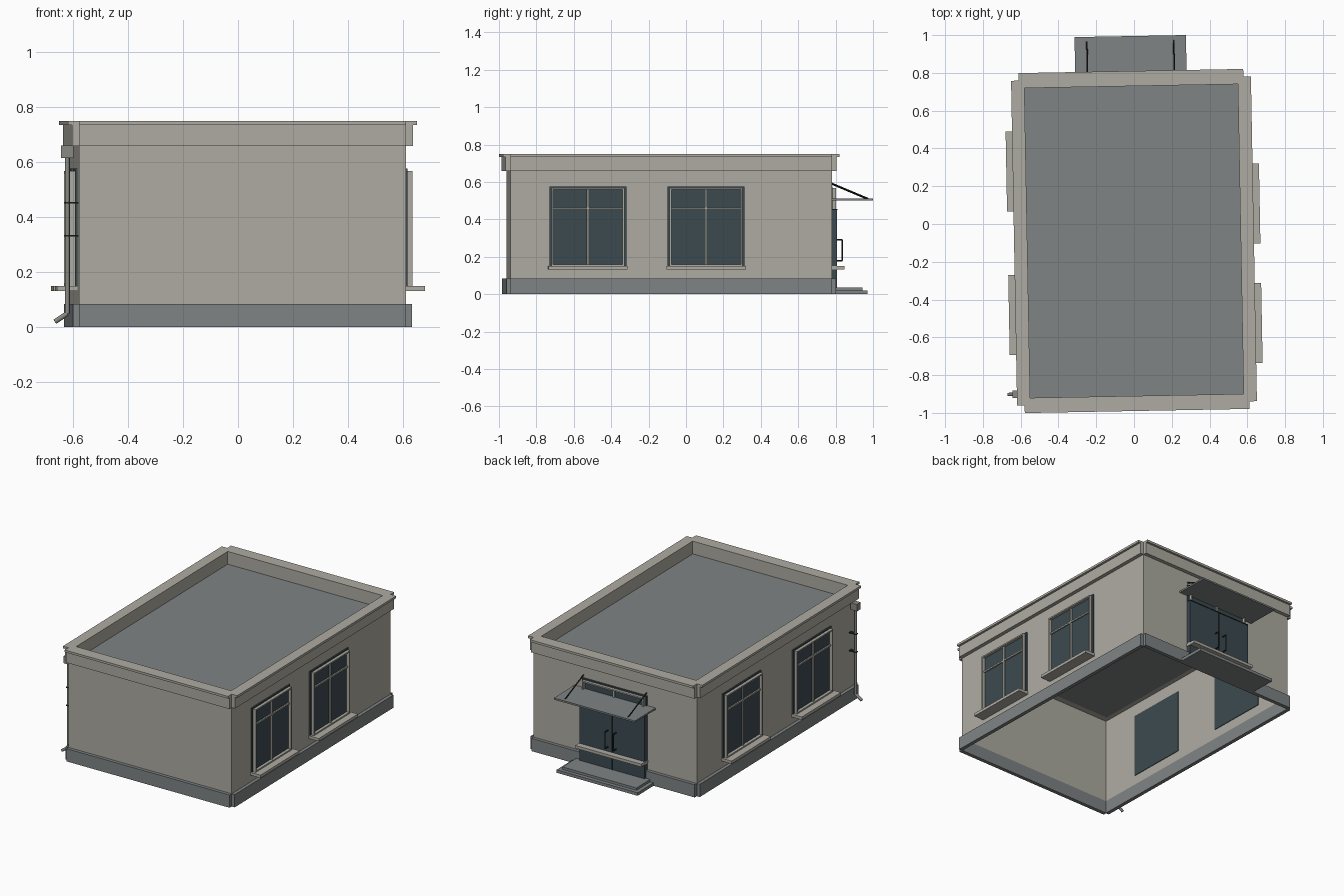
import bpy, bmesh, math
from mathutils import Matrix, Vector

cube = bpy.data.objects.get("Cube")
if cube:
    bpy.data.objects.remove(cube, do_unlink=True)

# The whole building sits turned slightly about z
PLACE = Matrix.Translation((0, -0.09, 0)) @ Matrix.Rotation(0.0185, 4, 'Z')
WX, WY = 0.595, 0.86          # wall half sizes
IX, IY = 0.565, 0.82          # inside of the parapet
BASE_TOP, ROOF, CAP, TOP = 0.085, 0.66, 0.735, 0.75
BACK = Matrix.Identity(4)
LEFT = Matrix.Rotation(-math.pi / 2, 4, 'Z')
RIGHT = Matrix.Rotation(math.pi / 2, 4, 'Z')


def material(name, rgb):
    m = bpy.data.materials.new(name)
    m.use_nodes = True
    m.diffuse_color = (*rgb, 1)
    m.node_tree.nodes["Principled BSDF"].inputs["Base Color"].default_value = (*rgb, 1)
    return m


PLASTER = material("beige plaster", (0.42, 0.41, 0.36))
SLATE = material("slate grey", (0.21, 0.23, 0.23))
GLASS = material("dark blue glass", (0.045, 0.068, 0.08))
METAL = material("black metal", (0.015, 0.02, 0.02))
PIPE = material("pipe grey", (0.25, 0.25, 0.23))


def finish(name, bm, mat, side=BACK):
    bmesh.ops.recalc_face_normals(bm, faces=bm.faces)
    bm.transform(PLACE @ side)
    mesh = bpy.data.meshes.new(name)
    bm.to_mesh(mesh)
    bm.free()
    mesh.materials.append(mat)
    obj = bpy.data.objects.new(name, mesh)
    bpy.context.collection.objects.link(obj)
    return obj


def boxes(name, mat, spans, side=BACK):
    """Each span is (x0, x1, y0, y1, z0, z1)."""
    bm = bmesh.new()
    for x0, x1, y0, y1, z0, z1 in spans:
        m = Matrix.Translation(((x0 + x1) / 2, (y0 + y1) / 2, (z0 + z1) / 2))
        bmesh.ops.create_cube(bm, size=1, matrix=m @ Matrix.Diagonal((x1 - x0, y1 - y0, z1 - z0, 1)))
    return finish(name, bm, mat, side)


def rods(name, mat, paths, radius, sides=8):
    bm = bmesh.new()
    for path in paths:
        for a, b in zip(path, path[1:]):
            a, b = Vector(a), Vector(b)
            m = Matrix.Translation((a + b) / 2) @ (b - a).to_track_quat('Z', 'Y').to_matrix().to_4x4()
            bmesh.ops.create_cone(bm, cap_ends=True, segments=sides, radius1=radius,
                                  radius2=radius, depth=(b - a).length, matrix=m)
    return finish(name, bm, mat)


def ring(name, mat, over, ix, iy, z0, z1):
    """Band around the walls with notched corners and a rectangular hole."""
    quarter = [(WX + over, WY), (WX, WY), (WX, WY + over)]
    outer = []
    for sx, sy in ((1, 1), (-1, 1), (-1, -1), (1, -1)):
        pts = [(x * sx, y * sy) for x, y in quarter]
        outer += pts if sx * sy > 0 else pts[::-1]
    inner = [(ix, iy), (-ix, iy), (-ix, -iy), (ix, -iy)]
    bm = bmesh.new()
    for loop in (outer, inner):
        vs = [bm.verts.new((x, y, z0)) for x, y in loop]
        for a, b in zip(vs, vs[1:] + vs[:1]):
            bm.edges.new((a, b))
    bmesh.ops.triangle_fill(bm, edges=bm.edges[:], use_beauty=True, use_dissolve=False)
    ext = bmesh.ops.extrude_face_region(bm, geom=bm.faces[:])
    top = [v for v in ext["geom"] if isinstance(v, bmesh.types.BMVert)]
    bmesh.ops.translate(bm, verts=top, vec=(0, 0, z1 - z0))
    return finish(name, bm, mat)


# Walls: a thin open shell
bm = bmesh.new()
bmesh.ops.create_cube(bm, size=1, matrix=Matrix.Translation((0, 0, (BASE_TOP + ROOF) / 2))
                      @ Matrix.Diagonal((2 * WX, 2 * WY, ROOF - BASE_TOP, 1)))
bmesh.ops.delete(bm, geom=[f for f in bm.faces if abs(f.normal.z) > 0.5], context='FACES_ONLY')
finish("walls", bm, PLASTER)

# Base, cornice, coping and flat roof
ring("base", SLATE, 0.022, WX - 0.003, WY - 0.003, 0, BASE_TOP)
ring("cornice", PLASTER, 0.025, IX, IY, ROOF, CAP)
ring("coping", PLASTER, 0.04, IX, IY, CAP, TOP)
boxes("roof", SLATE, [(-IX, IX, -IY, IY, ROOF, ROOF + 0.005)])


def window(name, side, wall, centre, hw):
    """Glazed opening; x runs along the wall and y points outward."""
    z0, z1, zt = 0.15, 0.577, 0.46
    l, r = centre - hw, centre + hw
    boxes(name + "_glass", GLASS, [(l, r, wall - 0.004, wall + 0.009, z0, z1)], side)
    l, r, top, t = l + 0.011, r - 0.011, z1 - 0.009, 0.009
    back, front = wall + 0.005, wall + 0.028
    boxes(name + "_frame", PLASTER, [
        (l, l + t, back, front, z0, top), (r - t, r, back, front, z0, top),
        (l, r, back, front, top - t, top), (l, r, back, front, z0, z0 + t),
        (centre - 0.006, centre + 0.006, back, wall + 0.018, z0, top),
        (l, r, back, wall + 0.018, zt - 0.005, zt + 0.005)], side)
    boxes(name + "_sill", PLASTER, [(centre - hw - 0.006, centre + hw + 0.006,
                                     wall, wall + 0.074, 0.131, z0)], side)


# Side windows
for i, c in enumerate((0.446, -0.186)):
    window(f"left_window_{i + 1}", LEFT, WX, c, 0.206)
for i, c in enumerate((-0.38, 0.38)):
    window(f"right_window_{i + 1}", RIGHT, WX, c, 0.206)

# Entrance: glazing behind, two door leaves, handles
window("entrance", BACK, WY, 0, 0.235)
boxes("door_leaves", GLASS, [(s * 0.12 - 0.118, s * 0.12 + 0.118, WY + 0.002, WY + 0.034, 0.036, 0.45)
                             for s in (-1, 1)])
boxes("door_seams", METAL, [(-0.003, 0.003, WY + 0.002, WY + 0.036, 0.036, 0.45),
                            (-0.238, 0.238, WY + 0.002, WY + 0.036, 0.45, 0.456)])
rods("door_handles", METAL,
     [[(s * 0.03, 0.89, 0.18), (s * 0.03, 0.925, 0.18), (s * 0.03, 0.925, 0.29), (s * 0.03, 0.89, 0.29)]
      for s in (-1, 1)], 0.004)

# Steps and canopy
boxes("steps", SLATE, [(-0.295, 0.295, WY, 1.055, 0, 0.02), (-0.27, 0.27, WY, 1.03, 0.02, 0.036)])
boxes("canopy", SLATE, [(-0.295, 0.295, WY, 1.085, 0.5, 0.511)])
rods("canopy_rods", METAL, [[(s * 0.23, 0.86, 0.595), (s * 0.23, 1.06, 0.511)] for s in (-1, 1)], 0.004)

# Rain pipe with collector box and clamps
PX, PY = -0.636, -0.8
boxes("pipe_collector", PIPE, [(PX - 0.023, PX + 0.023, PY - 0.02, PY + 0.02, 0.615, 0.661)])
pipe = rods("rain_pipe", PIPE, [[(PX, PY, 0.62), (PX, PY, 0.05), (PX - 0.045, PY, 0.02)]], 0.009, 12)
boxes("pipe_clamps", METAL, [(PX - 0.01, -WX, PY - 0.01, PY + 0.01, z, z + 0.006) for z in (0.33, 0.45)])
for p in pipe.data.polygons:
    p.use_smooth = len(p.vertices) == 4
